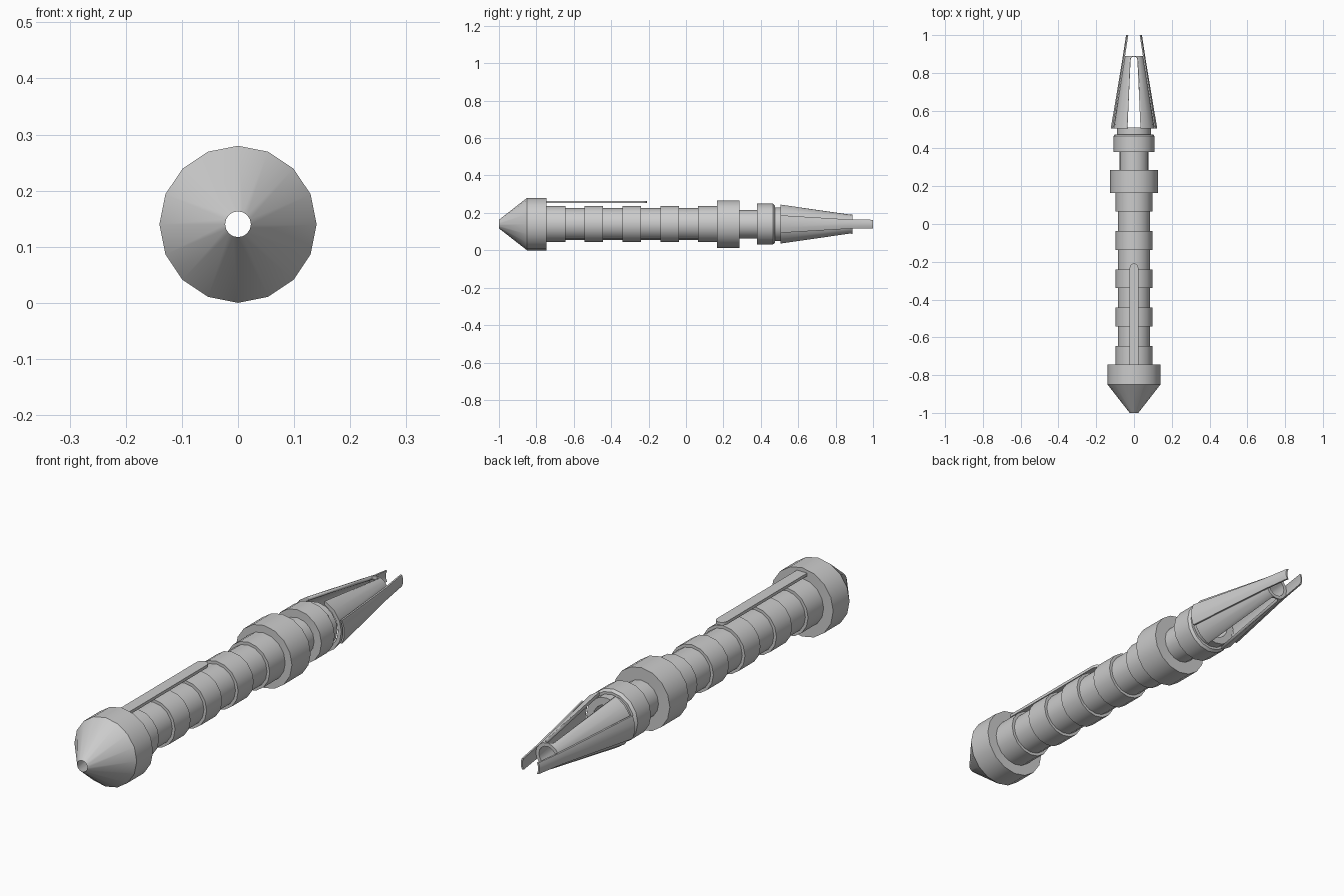
import bpy, bmesh, math

if "Cube" in bpy.data.objects:
    bpy.data.objects.remove(bpy.data.objects["Cube"])

AXIS_Z = 0.14
SIDES = 16


def make_object(name, bm, angle=30):
    bmesh.ops.recalc_face_normals(bm, faces=bm.faces)
    mesh = bpy.data.meshes.new(name)
    bm.to_mesh(mesh)
    bm.free()
    obj = bpy.data.objects.new(name, mesh)
    bpy.context.collection.objects.link(obj)
    bpy.ops.object.select_all(action='DESELECT')
    obj.select_set(True)
    bpy.context.view_layer.objects.active = obj
    bpy.ops.object.shade_smooth_by_angle(angle=math.radians(angle))
    return obj


def lathe(name, profile):
    """Turn a closed (y, radius) profile around the long axis."""
    bm = bmesh.new()
    rings = []
    for k in range(SIDES):
        a = 2 * math.pi * k / SIDES
        rings.append([bm.verts.new((r * math.cos(a), y, AXIS_Z + r * math.sin(a)))
                      for y, r in profile])
    n = len(profile)
    for k in range(SIDES):
        p, q = rings[k], rings[(k + 1) % SIDES]
        for i in range(n):
            j = (i + 1) % n
            bm.faces.new((p[i], p[j], q[j], q[i]))
    return make_object(name, bm)


def plate(name, outline, z0, z1):
    """Extrude an (x, y) outline between two heights."""
    bm = bmesh.new()
    face = bm.faces.new([bm.verts.new((x, y, z0)) for x, y in outline])
    ext = bmesh.ops.extrude_face_region(bm, geom=[face])
    for v in ext['geom']:
        if isinstance(v, bmesh.types.BMVert):
            v.co.z = z1
    return make_object(name, bm)


def rounded_end(half_width, y, steps=8):
    return [(half_width * math.cos(math.pi * i / steps),
             y + half_width * math.sin(math.pi * i / steps)) for i in range(steps + 1)]


# Hollow pointed nose
lathe("nose_cap", [(-1, 0.023), (-0.85, 0.14), (-0.745, 0.14), (-0.745, 0.06), (-0.85, 0.06)])

# Barrel with evenly spaced grip rings
barrel = [(-0.75, 0.06)]
for i in range(5):
    y = -0.745 + 0.2025 * i
    barrel += [(y, 0.085), (y, 0.097), (y + 0.1, 0.097), (y + 0.1, 0.085)]
barrel += [(0.17, 0.085), (0.17, 0.06)]
lathe("ribbed_barrel", barrel)

# Collars and neck behind the barrel
lathe("rear_collar", [(0.165, 0.06), (0.165, 0.127), (0.285, 0.127), (0.285, 0.06)])
lathe("neck", [(0.28, 0.06), (0.28, 0.076), (0.385, 0.076), (0.385, 0.06)])
lathe("small_collar", [(0.38, 0.06), (0.38, 0.109), (0.465, 0.109), (0.475, 0.1), (0.475, 0.06)])
lathe("emitter_base", [(0.475, 0.06), (0.475, 0.09), (0.51, 0.09), (0.51, 0.06)])

# Tapered shroud with a slot above and below
shroud = lathe("slotted_shroud", [(0.505, 0.111), (0.89, 0.052), (0.89, 0.038), (0.505, 0.096)])
slot = plate("slot_cutter", [(-0.037, 0.45), (0.037, 0.45)] + rounded_end(0.018, 0.868), -0.1, 0.4)
slot.hide_render = True
slot.hide_set(True)
cut = shroud.modifiers.new("slots", 'BOOLEAN')
cut.operation = 'DIFFERENCE'
cut.solver = 'EXACT'
cut.object = slot

# Long curved blades on both sides of the shroud
for side, name in ((1, "right_blade"), (-1, "left_blade")):
    bm = bmesh.new()
    loops = []
    for y, x, half, bow in ((0.505, 0.123, 0.047, 0.009), (0.87, 0.062, 0.025, 0.005),
                            (1.0, 0.042, 0.023, 0.005)):
        section = [(x - bow, -half), (x, -half * 0.4), (x, half * 0.4), (x - bow, half)]
        section += [(px - 0.007, pz) for px, pz in reversed(section)]
        loops.append([bm.verts.new((side * px, y, AXIS_Z + pz)) for px, pz in section])
    for a, b in zip(loops, loops[1:]):
        for i in range(8):
            j = (i + 1) % 8
            bm.faces.new((a[i], a[j], b[j], b[i]))
    for loop in (loops[0], loops[-1]):
        for i in range(3):
            bm.faces.new((loop[i], loop[i + 1], loop[6 - i], loop[7 - i]))
    make_object(name, bm)

# Flat strip running along the top of the barrel
plate("top_strip", [(-0.023, -0.75), (0.023, -0.75)] + rounded_end(0.023, -0.232), 0.252, 0.264)
